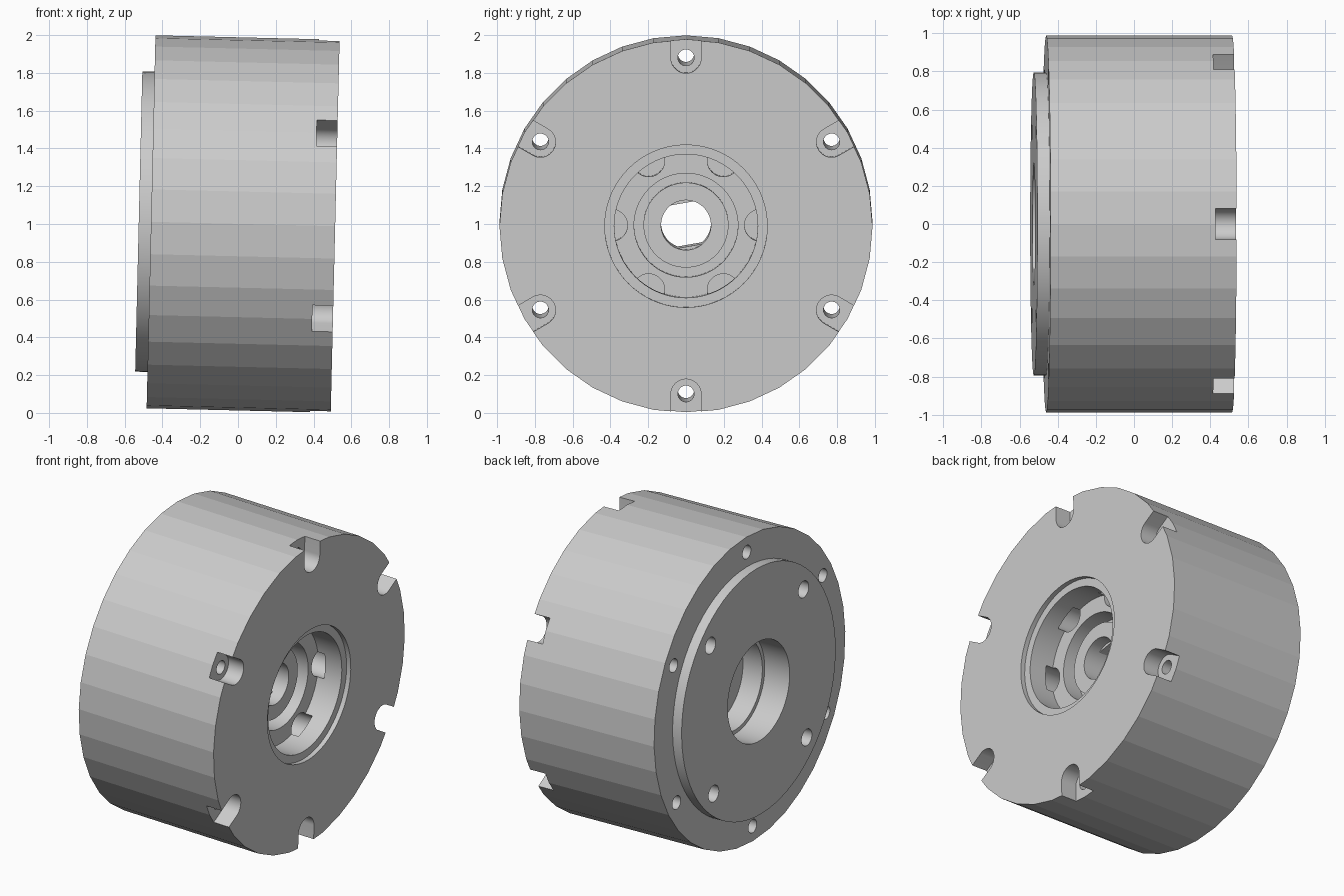
import bpy, bmesh, math
from math import sin, cos, pi, radians

cube = bpy.data.objects.get("Cube")
if cube:
    bpy.data.objects.remove(cube, do_unlink=True)

grey = bpy.data.materials.new("machined grey")
grey.use_nodes = True
grey.diffuse_color = (0.6, 0.6, 0.6, 1)
grey.node_tree.nodes["Principled BSDF"].inputs["Base Color"].default_value = (0.6, 0.6, 0.6, 1)

FRONT, BACK, FLANGE = 0.4875, -0.4875, -0.5525   # end planes along the axis
BOLT_R = 0.89


def circle(r, n=72, cy=0.0, cz=0.0):
    return [(cy + r * cos(2 * pi * i / n), cz + r * sin(2 * pi * i / n)) for i in range(n)]


def turn(pts, a):
    return [(y * cos(a) - z * sin(a), y * sin(a) + z * cos(a)) for y, z in pts]


def prism(name, pts, x0, x1):
    """Extrude a (y, z) outline along the x axis from x0 to x1."""
    bm = bmesh.new()
    lo = [bm.verts.new((x0, y, z)) for y, z in pts]
    hi = [bm.verts.new((x1, y, z)) for y, z in pts]
    bm.faces.new(lo[::-1])
    bm.faces.new(hi)
    for i in range(len(pts)):
        j = (i + 1) % len(pts)
        bm.faces.new((lo[i], lo[j], hi[j], hi[i]))
    bmesh.ops.recalc_face_normals(bm, faces=bm.faces)
    me = bpy.data.meshes.new(name)
    bm.to_mesh(me)
    bm.free()
    me.materials.append(grey)
    ob = bpy.data.objects.new(name, me)
    bpy.context.collection.objects.link(ob)
    return ob


def activate(ob):
    bpy.ops.object.select_all(action='DESELECT')
    ob.select_set(True)
    bpy.context.view_layer.objects.active = ob


def combine(ob, pts, x0, x1, op='DIFFERENCE'):
    """Cut or add a prism, then discard the tool."""
    tool = prism("cutter", pts, x0, x1)
    tool.hide_render = True
    activate(ob)
    mod = ob.modifiers.new("boolean", 'BOOLEAN')
    mod.operation, mod.object, mod.solver = op, tool, 'EXACT'
    bpy.ops.object.modifier_apply(modifier=mod.name)
    bpy.data.objects.remove(tool, do_unlink=True)


# Housing drum with a raised flange on the rear end
housing = prism("housing", circle(0.9875, 36), BACK, FRONT)
combine(housing, circle(0.795), FLANGE, BACK + 0.1, 'UNION')

# Stepped front recess and rear bore
combine(housing, circle(0.43), FRONT - 0.03, FRONT + 0.1)
combine(housing, circle(0.38), FRONT - 0.2, FRONT + 0.1)
combine(housing, circle(0.275), FRONT - 0.32, FRONT + 0.1)
combine(housing, circle(0.32), FLANGE - 0.1, FLANGE + 0.18)
combine(housing, circle(0.295), FLANGE - 0.1, FLANGE + 0.32)

# Round-ended rim slots, rim bolt holes and recess pockets
slot = [(BOLT_R + 0.08 * cos(a), 0.08 * sin(a))
        for a in (pi / 2 + pi * i / 24 for i in range(25))]
slot += [(1.1, -0.08), (1.1, 0.08)]
for k in range(6):
    a = radians(30 + 60 * k)
    combine(housing, turn(slot, a), FRONT - 0.11, FRONT + 0.1)
    combine(housing, turn(circle(0.043, 48, BOLT_R), a), BACK - 0.1, FRONT)
    combine(housing, turn(circle(0.085, 48, 0.395), radians(60 * k)), FRONT - 0.33, FRONT - 0.15)

# Four blind holes in the flange
for k in range(4):
    combine(housing, turn(circle(0.053, 48, 0.68), radians(45 + 90 * k)), FLANGE - 0.1, FLANGE + 0.2)

# Central hub with a bore flattened on two sides
hub = prism("hub", circle(0.225), FRONT - 0.45, FRONT - 0.24)
flat_bore = turn([(y, max(-0.115, min(0.115, z))) for y, z in circle(0.132)], radians(10))
combine(housing, flat_bore, FLANGE, FRONT)
combine(hub, circle(0.132), FRONT - 0.6, FRONT)

# Place both parts with the slight tilt of the axis
for ob in (housing, hub):
    ob.location = (0.027, 0, 1)
    ob.rotation_euler = (0, radians(1.36), 0)
    activate(ob)
    bpy.ops.object.shade_smooth_by_angle(angle=radians(9))
